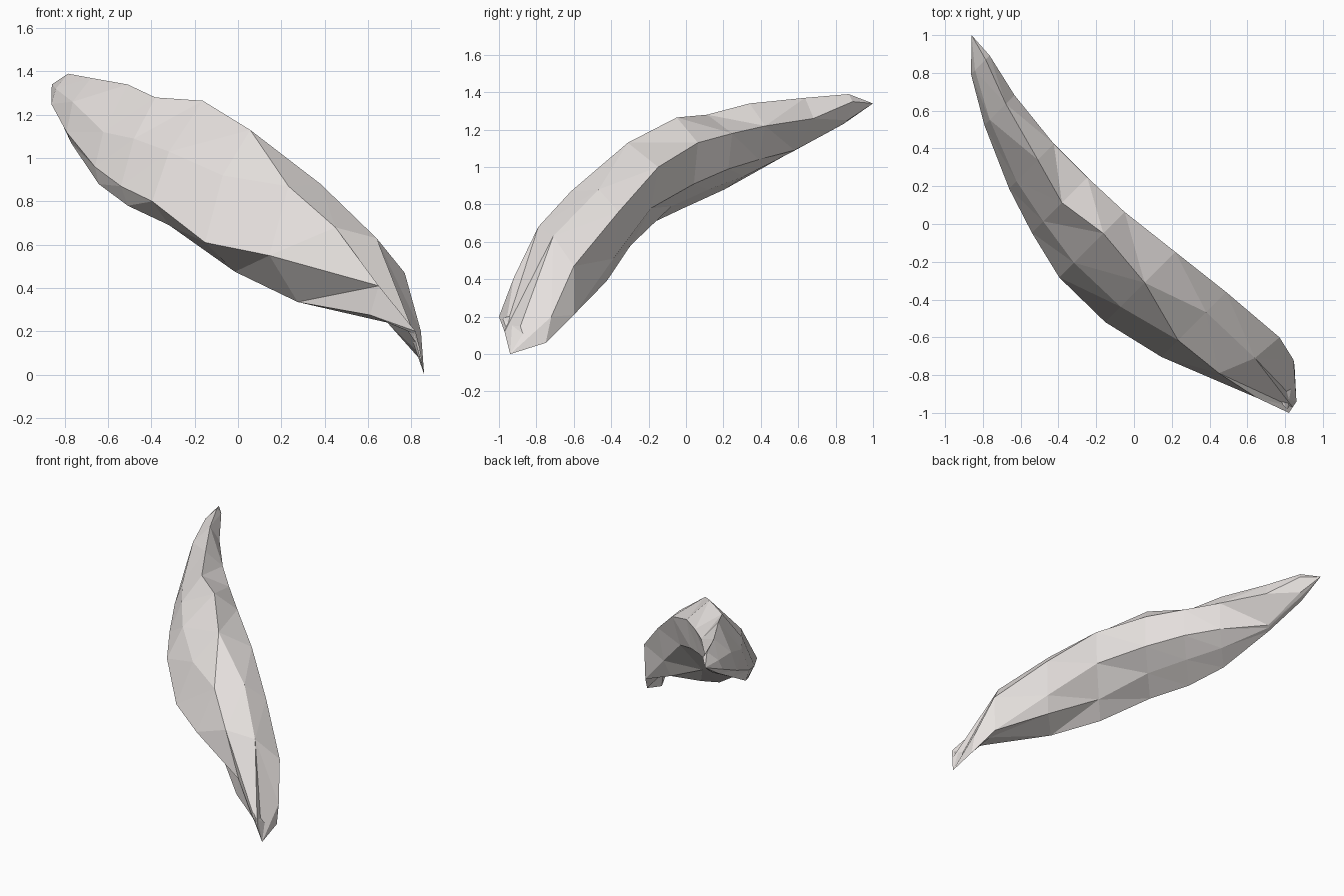
import bpy, bmesh
from math import sqrt

if "Cube" in bpy.data.objects:
    bpy.data.objects.remove(bpy.data.objects["Cube"])

# Cross-sections along the diagonal: station, then (side offset, height) going
# low front, front bulge, front shoulder, ridge, back edge, back underside, under middle
sections = [
    (-1.17, [(-.02, 1.22), (-.05, 1.25), (-.02, 1.32), (.06, 1.39), (.09, 1.35), (.05, 1.25), (.02, 1.23)]),
    (-.93, [(-.16, 1.07), (-.19, 1.12), (-.15, 1.26), (-.03, 1.37), (.035, 1.26), (-.11, 1.09), (-.13, 1.08)]),
    (-.60, [(-.31, .88), (-.335, .96), (-.28, 1.12), (-.12, 1.34), (0, 1.22), (-.05, 1.04), (-.16, .95)]),
    (-.35, [(-.37, .78), (-.415, .87), (-.33, 1.09), (-.19, 1.28), (0, 1.18), (-.03, .99), (-.18, .88)]),
    (-.08, [(-.37, .69), (-.48, .80), (-.37, 1.03), (-.15, 1.265), (.01, 1.13), (-.02, .91), (-.19, .79)]),
    (.26, [(-.28, .475), (-.475, .61), (-.36, .92), (-.18, 1.13), (.05, 1.0), (-.005, .78), (-.16, .58)]),
    (.60, [(-.21, .335), (-.395, .55), (-.27, .87), (-.06, .88), (.09, .76), (.05, .51), (0, .39)]),
]
# Last ring before the lip, thin curled lip at the low end, pointed high end
neck = [(.61, -.89, .275), (.65, -.92, .41), (.45, -.79, .68),
        (.64, -.71, .63), (.77, -.60, .47), (.76, -.60, .21), (.69, -.74, .24)]
lip = [(.81, -.98, .19), (.82, -1, .20), (.84, -.97, .12),
       (.86, -.94, 0), (.845, -.72, .20), (.85, -.75, .06), (.835, -.86, .10)]
tip = (-.86, 1.0, 1.34)


def to_world(s, p, z):
    return ((s + p) / sqrt(2), (p - s) / sqrt(2), z)


bm = bmesh.new()
rings = [[bm.verts.new(to_world(s, p, z)) for p, z in pts] for s, pts in sections]
rings += [[bm.verts.new(c) for c in ring] for ring in (neck, lip)]
end = bm.verts.new(tip)
n = len(lip)

# Skin the sections
for a, b in zip(rings, rings[1:]):
    for i in range(n):
        j = (i + 1) % n
        bm.faces.new((a[i], a[j], b[j], b[i]))

# Close both ends
for i in range(n):
    bm.faces.new((end, rings[0][(i + 1) % n], rings[0][i]))
bm.faces.new(rings[-1])

bmesh.ops.triangulate(bm, faces=bm.faces[:], quad_method='SHORT_EDGE')
bmesh.ops.recalc_face_normals(bm, faces=bm.faces[:])

mesh = bpy.data.meshes.new("curved_shard")
bm.to_mesh(mesh)
bm.free()
shard = bpy.data.objects.new("curved_shard", mesh)
bpy.context.collection.objects.link(shard)

# Pale warm stone colour
stone = bpy.data.materials.new("pale_stone")
stone.diffuse_color = (.80, .76, .74, 1)
stone.use_nodes = True
stone.node_tree.nodes["Principled BSDF"].inputs["Base Color"].default_value = stone.diffuse_color
mesh.materials.append(stone)
